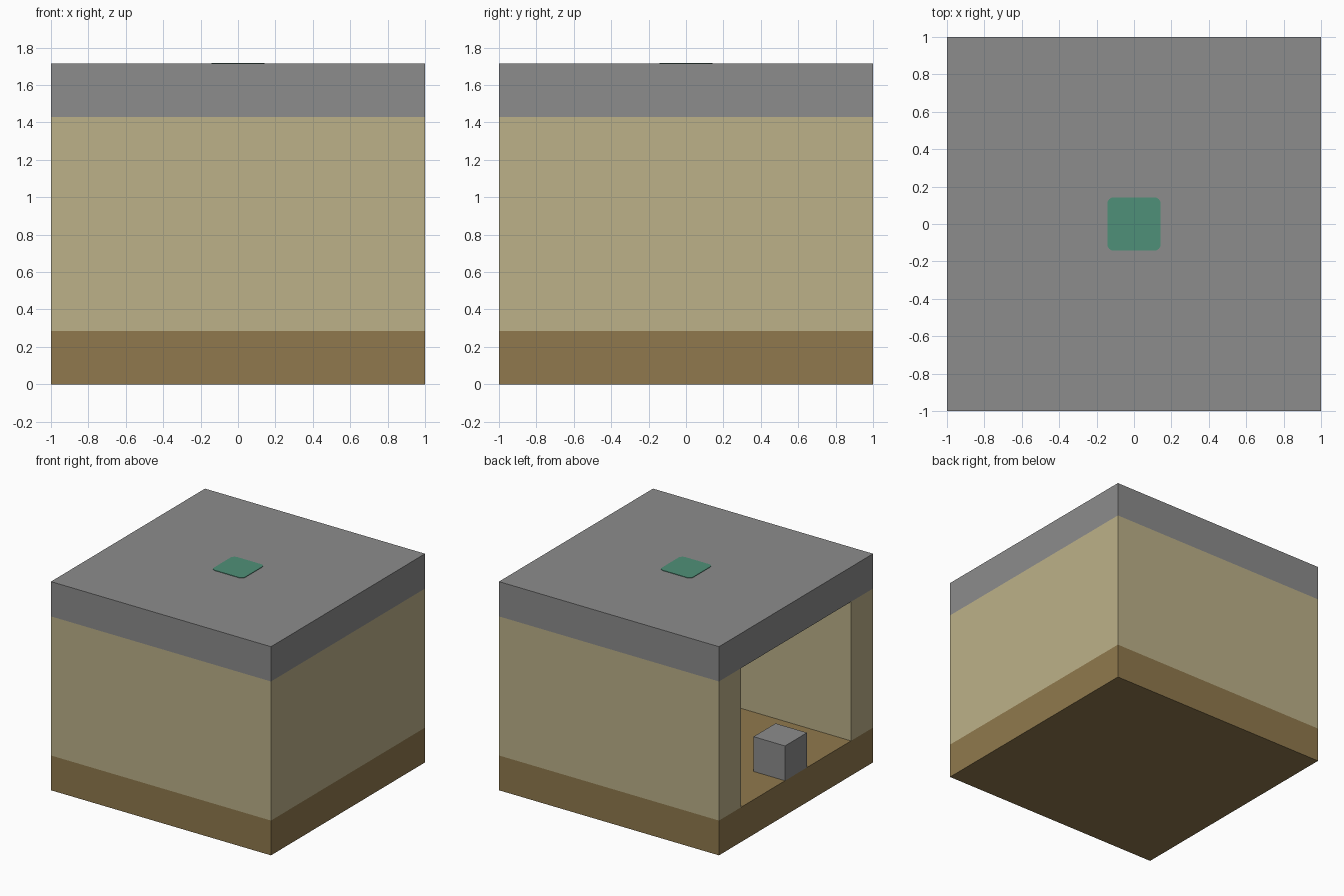
import bpy
import bmesh
import math

default = bpy.data.objects.get("Cube")
if default:
    bpy.data.objects.remove(default, do_unlink=True)

UNIT = 2 / 7            # the room is laid out on a seven-block grid
HALF = 1.0
INNER = HALF - UNIT
FLOOR_TOP = UNIT
WALL_TOP = 5 * UNIT
ROOF_TOP = 6 * UNIT


def linear(value):
    value /= 255
    return value / 12.92 if value <= 0.04045 else ((value + 0.055) / 1.055) ** 2.4


def make_material(name, red, green, blue):
    colour = (linear(red), linear(green), linear(blue), 1)
    mat = bpy.data.materials.new(name)
    mat.use_nodes = True
    mat.diffuse_color = colour
    shader = mat.node_tree.nodes["Principled BSDF"]
    shader.inputs["Base Color"].default_value = colour
    shader.inputs["Roughness"].default_value = 0.9
    return mat


def prism(name, outline, bottom, top, mat):
    """Extrude a counter-clockwise floor-plan outline from bottom to top."""
    bm = bmesh.new()
    base = bm.faces.new([bm.verts.new((x, y, bottom)) for x, y in outline])
    extruded = bmesh.ops.extrude_face_region(bm, geom=[base], use_keep_orig=True)
    raised = [v for v in extruded["geom"] if isinstance(v, bmesh.types.BMVert)]
    bmesh.ops.translate(bm, verts=raised, vec=(0, 0, top - bottom))
    bmesh.ops.recalc_face_normals(bm, faces=bm.faces)
    mesh = bpy.data.meshes.new(name)
    bm.to_mesh(mesh)
    bm.free()
    mesh.materials.append(mat)
    obj = bpy.data.objects.new(name, mesh)
    bpy.context.collection.objects.link(obj)
    return obj


def rectangle(x0, x1, y0, y1):
    return [(x0, y0), (x1, y0), (x1, y1), (x0, y1)]


def rounded_square(half, radius, steps=4):
    points = []
    for corner, (sx, sy) in enumerate([(1, 1), (-1, 1), (-1, -1), (1, -1)]):
        for step in range(steps + 1):
            angle = math.pi / 2 * (corner + step / steps)
            points.append((sx * (half - radius) + radius * math.cos(angle),
                           sy * (half - radius) + radius * math.sin(angle)))
    return points


stone = make_material("stone grey", 140, 140, 140)
sand = make_material("sand", 188, 177, 137)
earth = make_material("earth brown", 144, 121, 77)
green = make_material("muted green", 79, 144, 120)

# Floor and roof slabs
square = rectangle(-HALF, HALF, -HALF, HALF)
prism("floor_slab", square, 0, FLOOR_TOP, earth)
prism("roof_slab", square, WALL_TOP, ROOF_TOP, stone)

# Walls on three sides, open towards -x
wall_plan = [(-HALF, -HALF), (HALF, -HALF), (HALF, HALF), (-HALF, HALF),
             (-HALF, INNER), (INNER, INNER), (INNER, -INNER), (-HALF, -INNER)]
prism("walls", wall_plan, FLOOR_TOP, WALL_TOP, sand)

# Single block in the middle of the open side
prism("entrance_block", rectangle(-HALF, -INNER, -UNIT / 2, UNIT / 2),
      FLOOR_TOP, FLOOR_TOP + UNIT, stone)

# Thin rounded marker on the roof
prism("roof_marker", rounded_square(UNIT / 2, 0.035), ROOF_TOP, ROOF_TOP + 0.004, green)
